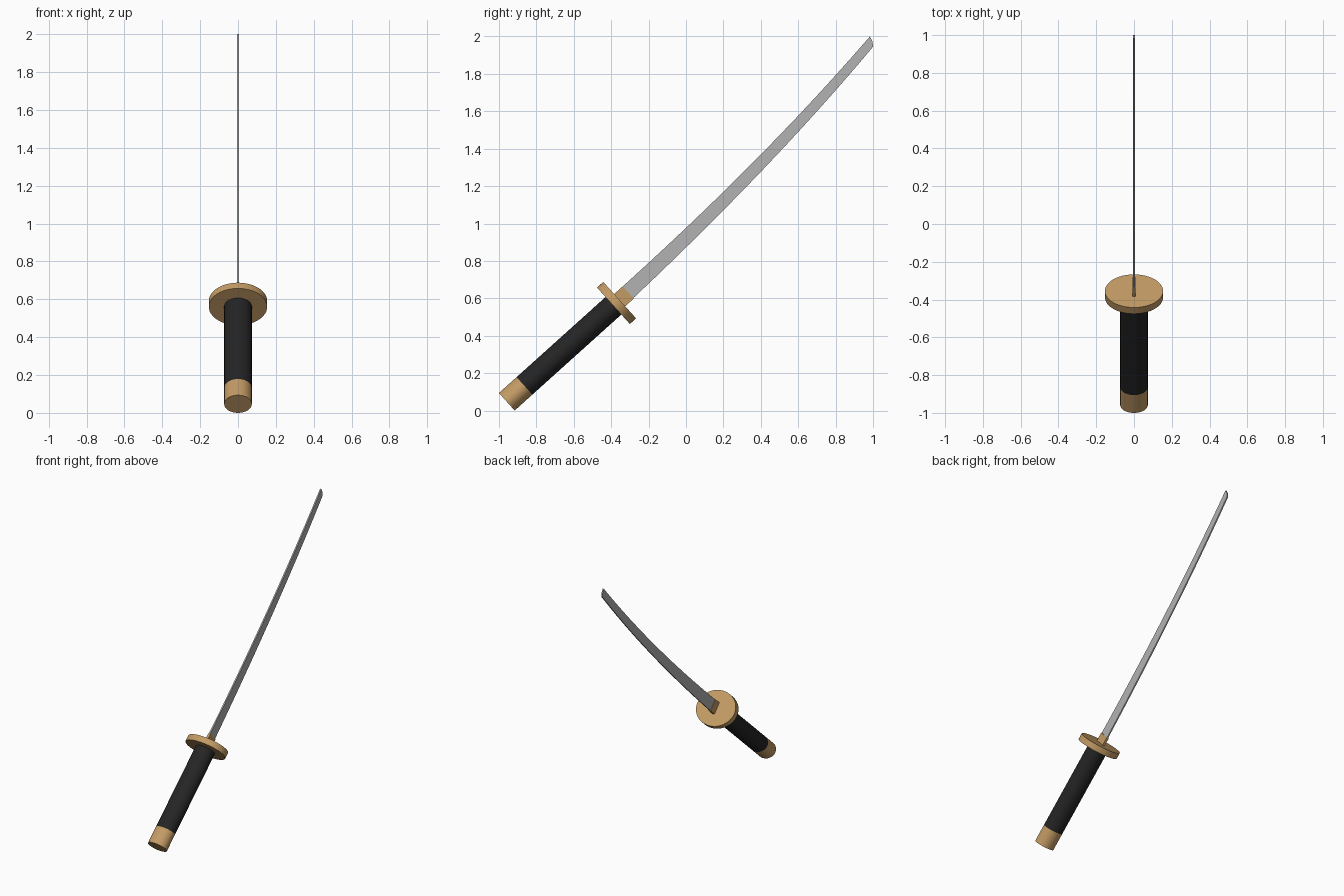
import bpy, bmesh, math
from mathutils import Vector, Matrix

if "Cube" in bpy.data.objects:
    bpy.data.objects.remove(bpy.data.objects["Cube"])

TILT = math.radians(42)
AXIS = Vector((0, math.cos(TILT), math.sin(TILT)))
BUTT = Vector((0, -0.958, 0.047))          # centre of the pommel end
ROT = Matrix.Rotation(-(math.pi / 2 - TILT), 4, 'X')


def material(name, rgb):
    m = bpy.data.materials.new(name)
    m.diffuse_color = (*rgb, 1)
    m.use_nodes = True
    m.node_tree.nodes["Principled BSDF"].inputs["Base Color"].default_value = m.diffuse_color
    return m


brass = material("warm_brass", (0.55, 0.33, 0.13))
black = material("black_grip", (0.018, 0.018, 0.018))
steel = material("grey_steel", (0.44, 0.45, 0.44))


def finish(bm, name, mat):
    bmesh.ops.recalc_face_normals(bm, faces=bm.faces)
    me = bpy.data.meshes.new(name)
    bm.to_mesh(me)
    bm.free()
    me.materials.append(mat)
    ob = bpy.data.objects.new(name, me)
    bpy.context.collection.objects.link(ob)
    return ob


def place(start, end, rx, ry):
    """Transform a unit solid so it spans start..end along the sword axis."""
    mid = BUTT + AXIS * (start + end) / 2
    return Matrix.Translation(mid) @ ROT @ Matrix.Diagonal((rx, ry, end - start, 1))


def oval(name, start, end, rx, ry, mat):
    bm = bmesh.new()
    bmesh.ops.create_cone(bm, cap_ends=True, segments=48, radius1=1, radius2=1,
                          depth=1, matrix=place(start, end, rx, ry))
    ob = finish(bm, name, mat)
    bpy.ops.object.select_all(action='DESELECT')
    ob.select_set(True)
    bpy.context.view_layer.objects.active = ob
    bpy.ops.object.shade_smooth_by_angle(angle=math.radians(30))


# Hilt: pommel, grip and round guard
oval("pommel", 0.0, 0.127, 0.073, 0.063, brass)
oval("grip", 0.127, 0.77, 0.073, 0.063, black)
oval("guard", 0.767, 0.812, 0.154, 0.131, brass)

# Blade collar
bm = bmesh.new()
bmesh.ops.create_cube(bm, size=1, matrix=place(0.80, 0.873, 0.018, 0.088))
finish(bm, "blade_collar", brass)


# Curved blade: spine and edge curves, joined at a rounded tip
def bezier(a, b, c, n=12):
    a, b, c = Vector(a), Vector(b), Vector(c)
    return [a * (1 - t) ** 2 + b * 2 * t * (1 - t) + c * t * t
            for t in (i / n for i in range(n + 1))]


spine = bezier((-0.338, 0.664), (0.42, 1.348), (0.983, 2.0))
edge = bezier((-0.285, 0.598), (0.465, 1.305), (1.0, 1.945))
back = Vector((AXIS.y, AXIS.z)) * 0.04
spine.insert(0, spine[0] - back)
edge.insert(0, edge[0] - back)
spine.append(Vector((0.983, 2.0)))
edge[-1] = Vector((1.0, 1.945))
edge.append(Vector((0.997, 1.973)))

HALF = 0.005
bm = bmesh.new()
spine.pop()                                 # the tip is a single spine point
outline = spine + edge[::-1]
face = bm.faces.new([bm.verts.new((-HALF, p.x, p.y)) for p in outline])
ext = bmesh.ops.extrude_face_region(bm, geom=[face], use_keep_orig=True)
bmesh.ops.translate(bm, vec=(2 * HALF, 0, 0),
                    verts=[v for v in ext["geom"] if isinstance(v, bmesh.types.BMVert)])
finish(bm, "blade", steel)
